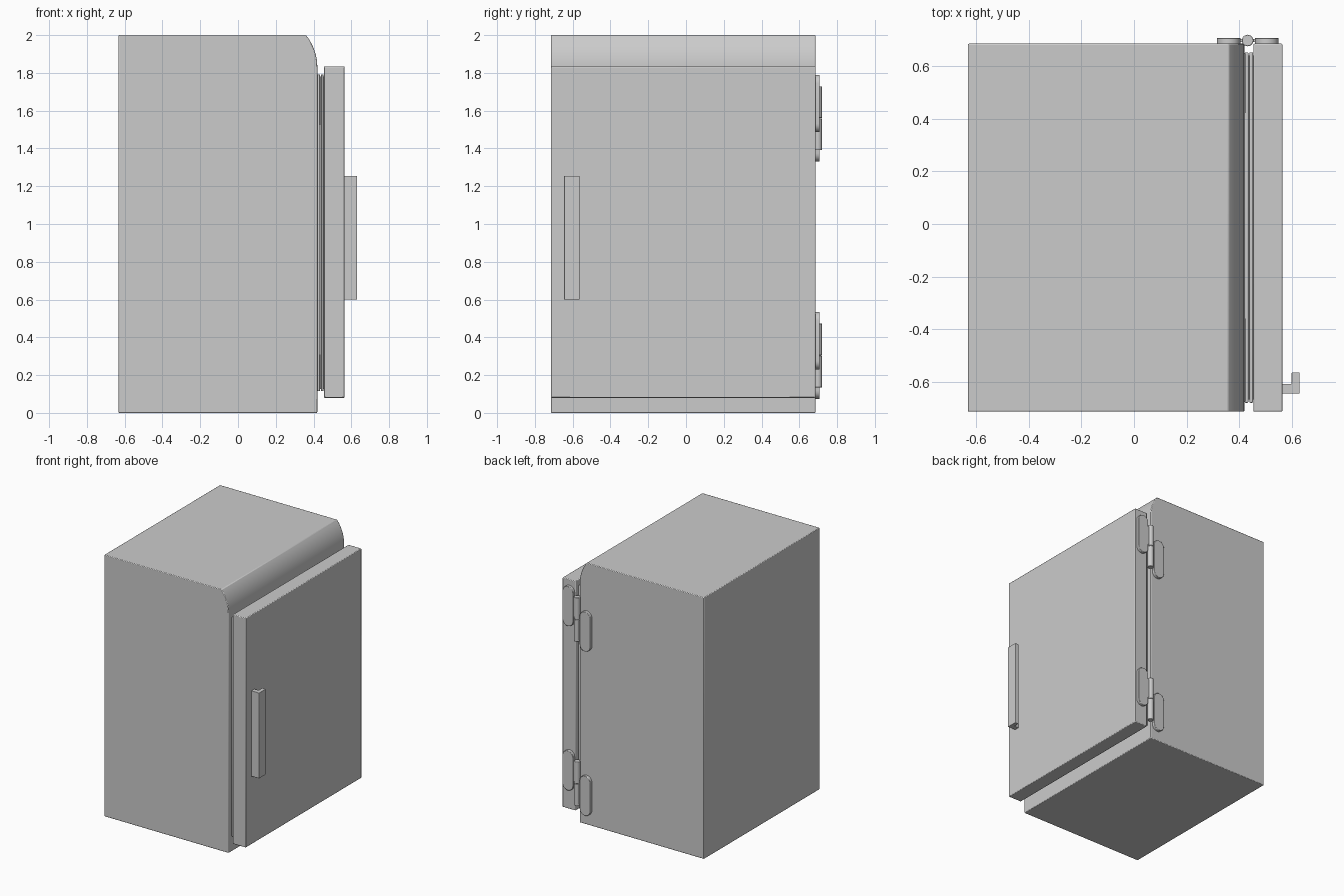
import bpy, bmesh
from math import sin, cos, pi, radians

if "Cube" in bpy.data.objects:
    bpy.data.objects.remove(bpy.data.objects["Cube"])


def finish(obj, bevel):
    """Small rounded edges plus angle-based smooth shading."""
    if bevel:
        m = obj.modifiers.new("edge_round", 'BEVEL')
        m.width, m.segments = bevel, 2
        m.limit_method, m.angle_limit = 'ANGLE', radians(35)
    bpy.ops.object.select_all(action='DESELECT')
    obj.select_set(True)
    bpy.context.view_layer.objects.active = obj
    bpy.ops.object.shade_smooth_by_angle(angle=radians(30))
    return obj


def prism(name, pts, axis, a, b, bevel=0.0):
    """Extrude a 2D profile from a to b along 'x' (y,z), 'y' (x,z) or 'z' (x,y)."""
    place = {'x': lambda u, v: (a, u, v),
             'y': lambda u, v: (u, a, v),
             'z': lambda u, v: (u, v, a)}[axis]
    bm = bmesh.new()
    face = bm.faces.new([bm.verts.new(place(u, v)) for u, v in pts])
    ext = bmesh.ops.extrude_face_region(bm, geom=[face], use_keep_orig=True)
    vec = tuple((b - a) if axis == k else 0 for k in 'xyz')
    bmesh.ops.translate(bm, vec=vec, verts=[g for g in ext['geom']
                                            if isinstance(g, bmesh.types.BMVert)])
    bmesh.ops.recalc_face_normals(bm, faces=bm.faces)
    mesh = bpy.data.meshes.new(name)
    bm.to_mesh(mesh)
    bm.free()
    obj = bpy.data.objects.new(name, mesh)
    bpy.context.collection.objects.link(obj)
    return finish(obj, bevel)


def box(name, x, y, z, bevel=0.0):
    rect = [(x[0], z[0]), (x[1], z[0]), (x[1], z[1]), (x[0], z[1])]
    return prism(name, rect, 'y', y[0], y[1], bevel)


def capsule(cx, cz, r, height, n=12):
    """Upright stadium outline."""
    h = height / 2 - r
    top = [(cx + r * cos(pi * i / n), cz + h + r * sin(pi * i / n)) for i in range(n + 1)]
    return top + [(2 * cx - x, 2 * cz - z) for x, z in top]


Y0, Y1 = -0.714, 0.686

# Cabinet: side profile with a curved upper front edge
arc = [(0.15 + 0.27 * cos(radians(39 * i / 10)), 1.83 + 0.27 * sin(radians(39 * i / 10)))
       for i in range(11)]
prism("cabinet", [(-0.632, 0), (0.42, 0)] + arc + [(0.355, 2.0), (-0.632, 2.0)],
      'y', Y0, Y1, 0.006)

# Door seal: two ribs on a slimmer core
box("seal_core", (0.415, 0.46), (-0.668, 0.64), (0.127, 1.78))
for i, x in enumerate((0.421, 0.439)):
    box(f"seal_rib_{i + 1}", (x, x + 0.014), (-0.68, 0.653), (0.115, 1.792), 0.004)

# Door slab
box("door", (0.454, 0.565), (Y0, Y1), (0.08, 1.834), 0.005)

# Handle: L-shaped section
prism("handle", [(0.56, -0.645), (0.63, -0.645), (0.63, -0.564), (0.6, -0.564),
                 (0.6, -0.608), (0.56, -0.608)], 'z', 0.6, 1.254, 0.002)

# Hinges: offset oval leaves, joining tabs and a barrel
for label, cz in (("upper", 1.56), ("lower", 0.304)):
    for side, x, s in (("cabinet", 0.36, -1), ("door", 0.505, 1)):
        prism(f"{label}_hinge_{side}_leaf", capsule(x, cz + s * 0.078, 0.045, 0.304),
              'y', Y1 - 0.003, 0.708, 0.003)
        lo, hi = sorted((cz + s * 0.01, cz + s * 0.155))
        box(f"{label}_hinge_{side}_tab", tuple(sorted((0.432, x))), (0.692, 0.704), (lo, hi))
        ring = [(0.432 + 0.022 * cos(2 * pi * i / 24), 0.698 + 0.022 * sin(2 * pi * i / 24))
                for i in range(24)]
        lo, hi = sorted((cz + s * 0.001, cz + s * 0.169))
        prism(f"{label}_hinge_{side}_barrel", ring, 'z', lo, hi, 0.003)
